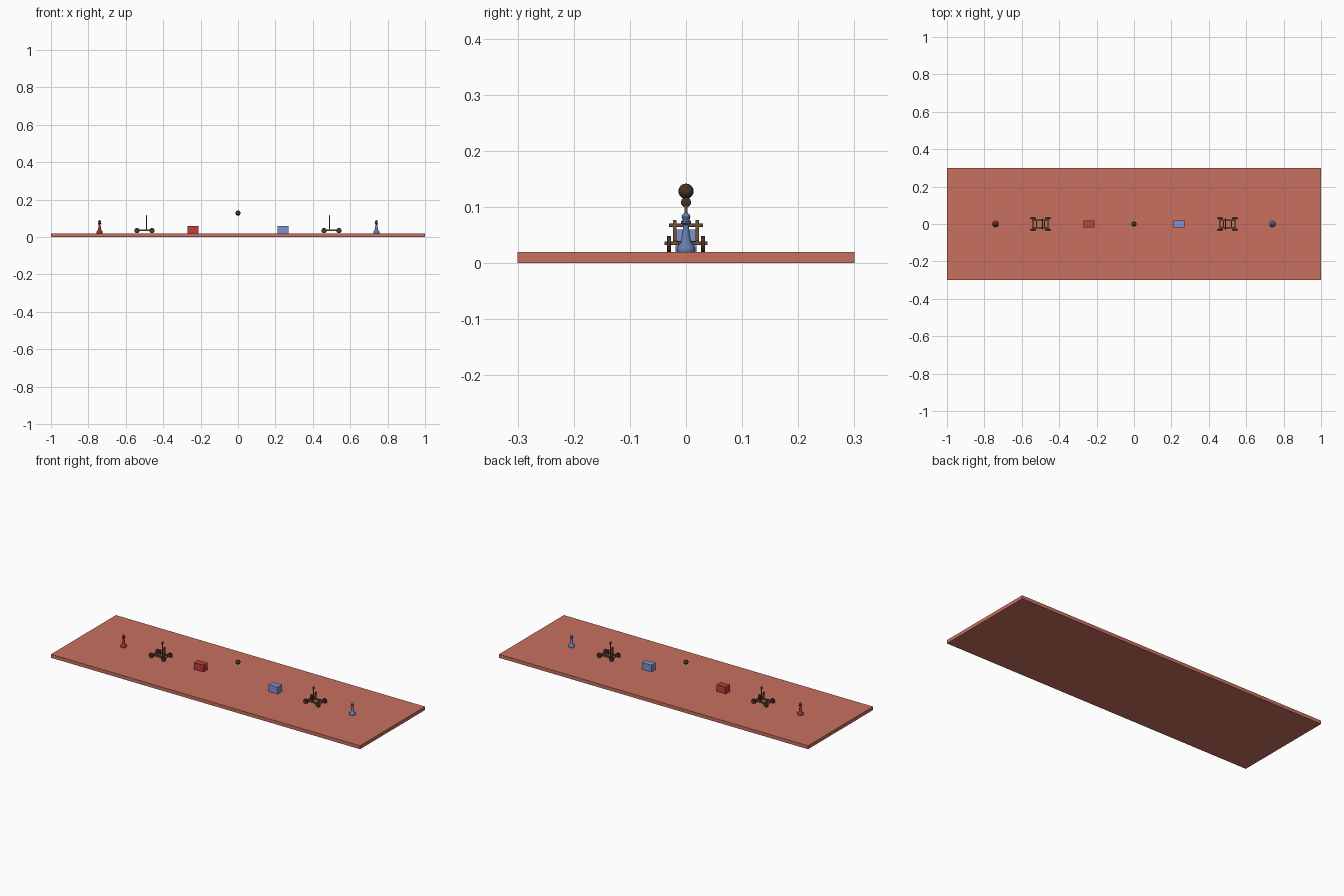
import bpy, bmesh, math
from mathutils import Vector, Matrix

cube = bpy.data.objects.get("Cube")
if cube:
    bpy.data.objects.remove(cube)


def material(name, rgb):
    m = bpy.data.materials.new(name)
    m.use_nodes = True
    m.diffuse_color = (*rgb, 1)
    m.node_tree.nodes["Principled BSDF"].inputs["Base Color"].default_value = (*rgb, 1)
    return m


clay = material("clay", (0.58, 0.16, 0.115))
red = material("red", (0.55, 0.045, 0.045))
blue = material("blue", (0.21, 0.29, 0.62))
dark_red = material("dark red", (0.30, 0.035, 0.035))
steel_blue = material("steel blue", (0.13, 0.21, 0.42))
wood = material("wood", (0.16, 0.085, 0.042))
dark_wood = material("dark wood", (0.06, 0.033, 0.018))


def finish(name, bm, mat, smooth=False):
    bmesh.ops.recalc_face_normals(bm, faces=bm.faces)
    mesh = bpy.data.meshes.new(name)
    bm.to_mesh(mesh)
    bm.free()
    mesh.materials.append(mat)
    ob = bpy.data.objects.new(name, mesh)
    bpy.context.collection.objects.link(ob)
    if smooth:
        bpy.ops.object.select_all(action="DESELECT")
        ob.select_set(True)
        bpy.context.view_layer.objects.active = ob
        bpy.ops.object.shade_smooth_by_angle(angle=math.radians(40))
    return ob


def box(name, center, size, mat):
    bm = bmesh.new()
    bmesh.ops.create_cube(bm, size=1)
    bmesh.ops.scale(bm, vec=size, verts=bm.verts)
    bmesh.ops.translate(bm, vec=center, verts=bm.verts)
    return finish(name, bm, mat)


def rod(name, a, b, radius, mat, sides=12):
    a, b = Vector(a), Vector(b)
    bm = bmesh.new()
    turn = (b - a).to_track_quat("Z", "Y").to_matrix().to_4x4()
    bmesh.ops.create_cone(bm, cap_ends=True, segments=sides, radius1=radius, radius2=radius,
                          depth=(b - a).length, matrix=Matrix.Translation((a + b) / 2) @ turn)
    return finish(name, bm, mat, True)


def ball(name, center, radius, mat, stretch=(1, 1, 1)):
    bm = bmesh.new()
    bmesh.ops.create_uvsphere(bm, u_segments=20, v_segments=12, radius=radius)
    bmesh.ops.scale(bm, vec=stretch, verts=bm.verts)
    bmesh.ops.translate(bm, vec=center, verts=bm.verts)
    return finish(name, bm, mat, True)


def pawn(name, x, mat):
    # Lathe a playing piece from its silhouette
    profile = [(0, 0), (.016, 0), (.017, .004), (.015, .010), (.012, .013), (.009, .018),
               (.006, .036), (.005, .048), (.009, .051), (.009, .054), (.006, .057),
               (.008, .062), (.006, .067), (0, .071)]
    bm = bmesh.new()
    verts = [bm.verts.new((r, 0, z)) for r, z in profile]
    edges = [bm.edges.new(pair) for pair in zip(verts, verts[1:])]
    bmesh.ops.spin(bm, geom=verts + edges, cent=(0, 0, 0), axis=(0, 0, 1),
                   angle=math.tau, steps=16)
    bmesh.ops.remove_doubles(bm, verts=bm.verts, dist=1e-5)
    bmesh.ops.translate(bm, vec=(x, 0, .02), verts=bm.verts)
    finish(name, bm, mat, True)


def catapult(label, s):
    def at(x, y, z):
        return (s * (.5 + x), y, z)

    for side, y in (("right", -1), ("left", 1)):
        # Side frame with its upright
        box(f"{label}_{side}_beam", at(0, y * .02, .036), (.09, .007, .008), wood)
        box(f"{label}_{side}_upright", at(-.011, y * .02, .055), (.007, .007, .044), wood)
        for end, x in (("inner", -.04), ("outer", .04)):
            rod(f"{label}_{end}_{side}_wheel", at(x, y * .027, .034), at(x, y * .034, .034),
                .014, dark_wood, 16)
    for end, x in (("inner", -1), ("outer", 1)):
        # Axle and cross member
        rod(f"{label}_{end}_axle", at(x * .04, -.038, .035), at(x * .04, .038, .035), .003, wood)
        box(f"{label}_{end}_crosspiece", at(x * .022, 0, .036), (.006, .04, .006), wood)
    # Pivot bar and throwing arm
    rod(f"{label}_pivot_bar", at(-.011, -.03, .067), at(-.011, .03, .067), .003, wood)
    box(f"{label}_arm", at(-.011, 0, .068), (.005, .005, .07), wood)
    ball(f"{label}_spoon", at(-.011, 0, .108), .009, dark_wood, (.4, 1, 1))


box("board", (0, 0, .01), (2, .6, .02), clay)
ball("floating_ball", (0, 0, .128), .0135, dark_wood)
for label, s, block, piece in (("red_team", -1, red, dark_red),
                               ("blue_team", 1, blue, steel_blue)):
    box(f"{label}_block", (s * .24, 0, .04), (.06, .038, .04), block)
    catapult(f"{label}_catapult", s)
    pawn(f"{label}_pawn", s * .74, piece)
